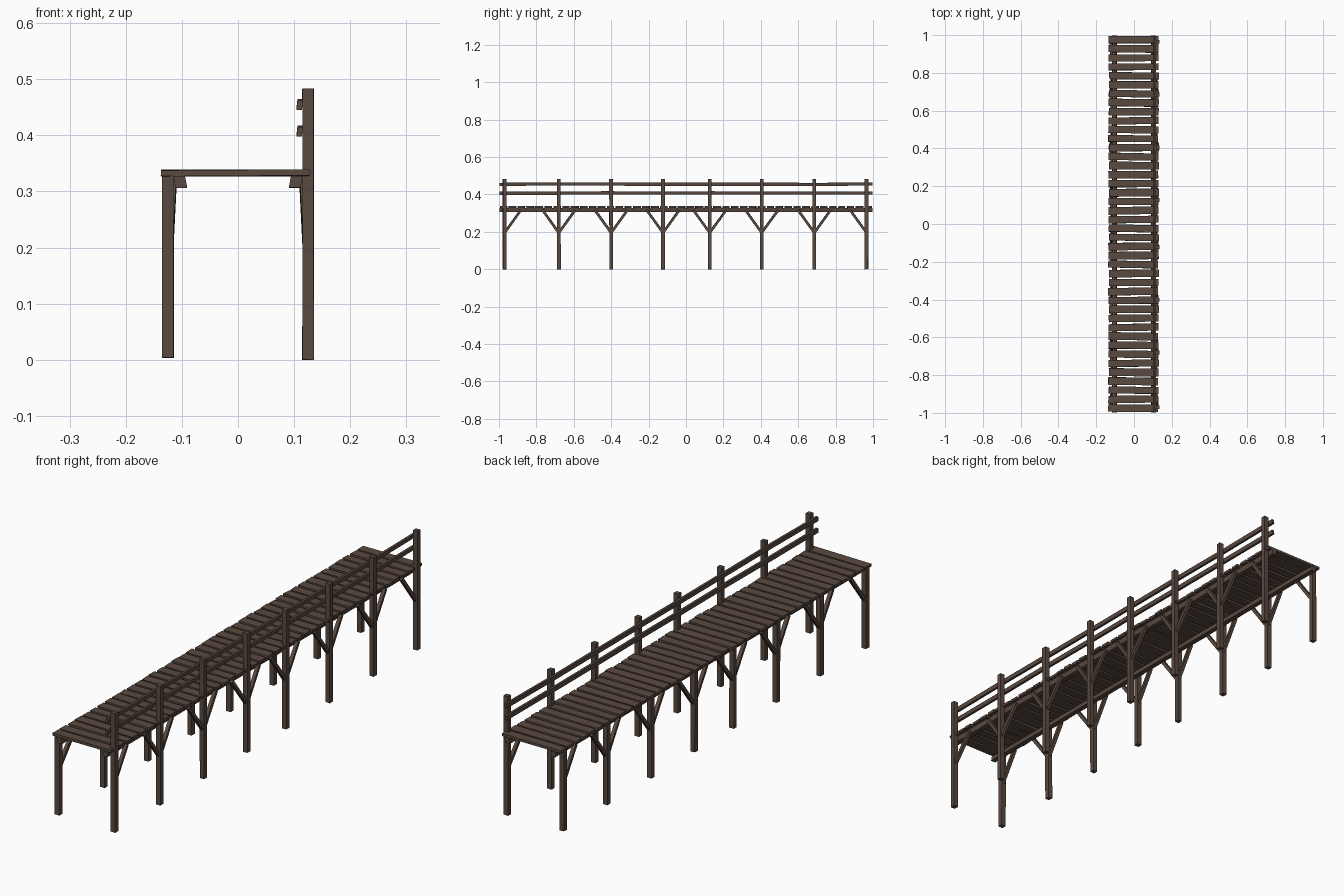
import bpy, bmesh, math, random
from mathutils import Matrix, Vector

if "Cube" in bpy.data.objects:
    bpy.data.objects.remove(bpy.data.objects["Cube"])

random.seed(7)

wood = bpy.data.materials.new("dark brown wood")
wood.diffuse_color = (0.100, 0.068, 0.051, 1)
wood.use_nodes = True
wood.node_tree.nodes["Principled BSDF"].inputs["Base Color"].default_value = wood.diffuse_color


def add_box(bm, center, size, rot=None, jitter=0.0):
    """Box with optional rotation and slightly uneven corners."""
    m = Matrix.Translation(center) @ (rot or Matrix()) @ Matrix.Diagonal((*size, 1))
    verts = bmesh.ops.create_cube(bm, size=1, matrix=m)["verts"]
    for v in verts:
        v.co += Vector([random.uniform(-jitter, jitter) for _ in range(3)])


def add_beam(bm, y0, y1, x, z, width, height, segments, wobble, tilt=0.0):
    """Long timber along y with a slightly wavering line."""
    rings = []
    for i in range(segments + 1):
        y = y0 + (y1 - y0) * i / segments
        dz = random.uniform(-wobble, wobble)
        rings.append([bm.verts.new((x + sx * width / 2 + sz * tilt, y, z + dz + sz * height / 2))
                      for sx, sz in ((-1, -1), (1, -1), (1, 1), (-1, 1))])
    for a, b in zip(rings, rings[1:]):
        for k in range(4):
            bm.faces.new((a[k], a[(k + 1) % 4], b[(k + 1) % 4], b[k]))
    bm.faces.new(rings[0][::-1])
    bm.faces.new(rings[-1])


def finish(bm, name):
    bmesh.ops.recalc_face_normals(bm, faces=bm.faces)
    mesh = bpy.data.meshes.new(name)
    bm.to_mesh(mesh)
    bm.free()
    mesh.materials.append(wood)
    bpy.context.collection.objects.link(bpy.data.objects.new(name, mesh))


POST_Y = [-0.97, -0.68, -0.40, -0.123, 0.127, 0.405, 0.686, 0.965]
POST_X = 0.125

# Deck planks, each a little crooked
bm = bmesh.new()
COUNT = 42
for i in range(COUNT):
    y = -0.975 + 1.95 * i / (COUNT - 1)
    rot = Matrix.Rotation(random.uniform(-0.02, 0.02), 4, "Z")
    add_box(bm, (random.uniform(-0.005, 0.001), y, 0.333),
            (0.264, random.uniform(0.036, 0.041), 0.011), rot, 0.001)
finish(bm, "deck_planks")

# Posts: short on the left, tall on the railing side
for side, name, low, high in ((-1, "left_posts", 0.004, 0.328), (1, "railing_posts", 0.0, 0.483)):
    bm = bmesh.new()
    for y in POST_Y:
        add_box(bm, (side * POST_X, y, (low + high) / 2), (0.020, 0.020, high - low), None, 0.0007)
    for v in bm.verts:
        v.co.z = max(v.co.z, 0)
    finish(bm, name)

# Beams under the deck
for side, name in ((-1, "left_deck_beam"), (1, "right_deck_beam")):
    bm = bmesh.new()
    add_beam(bm, -0.998, 0.998, side * 0.103, 0.317, 0.021, 0.021, 7, 0.0007, -side * -0.002)
    finish(bm, name)

# Diagonal braces along the walkway, inward only at the two ends
for side, name in ((-1, "left_braces"), (1, "right_braces")):
    bm = bmesh.new()
    for i, y in enumerate(POST_Y):
        for d in (-1, 1):
            if (i == 0 and d < 0) or (i == len(POST_Y) - 1 and d > 0):
                continue
            a, b = Vector((side * 0.123, y, 0.195)), Vector((side * 0.117, y + d * 0.088, 0.317))
            rot = (b - a).to_track_quat("Z", "X").to_matrix().to_4x4()
            add_box(bm, (a + b) / 2, (0.013, 0.014, (b - a).length), rot, 0.0005)
    finish(bm, name)

# Two handrails on the inner face of the tall posts
for z, name in ((0.408, "lower_rail"), (0.455, "upper_rail")):
    bm = bmesh.new()
    add_beam(bm, -0.998, 0.998, 0.110, z, 0.010, 0.017, 7, 0.0015, 0.001)
    finish(bm, name)
